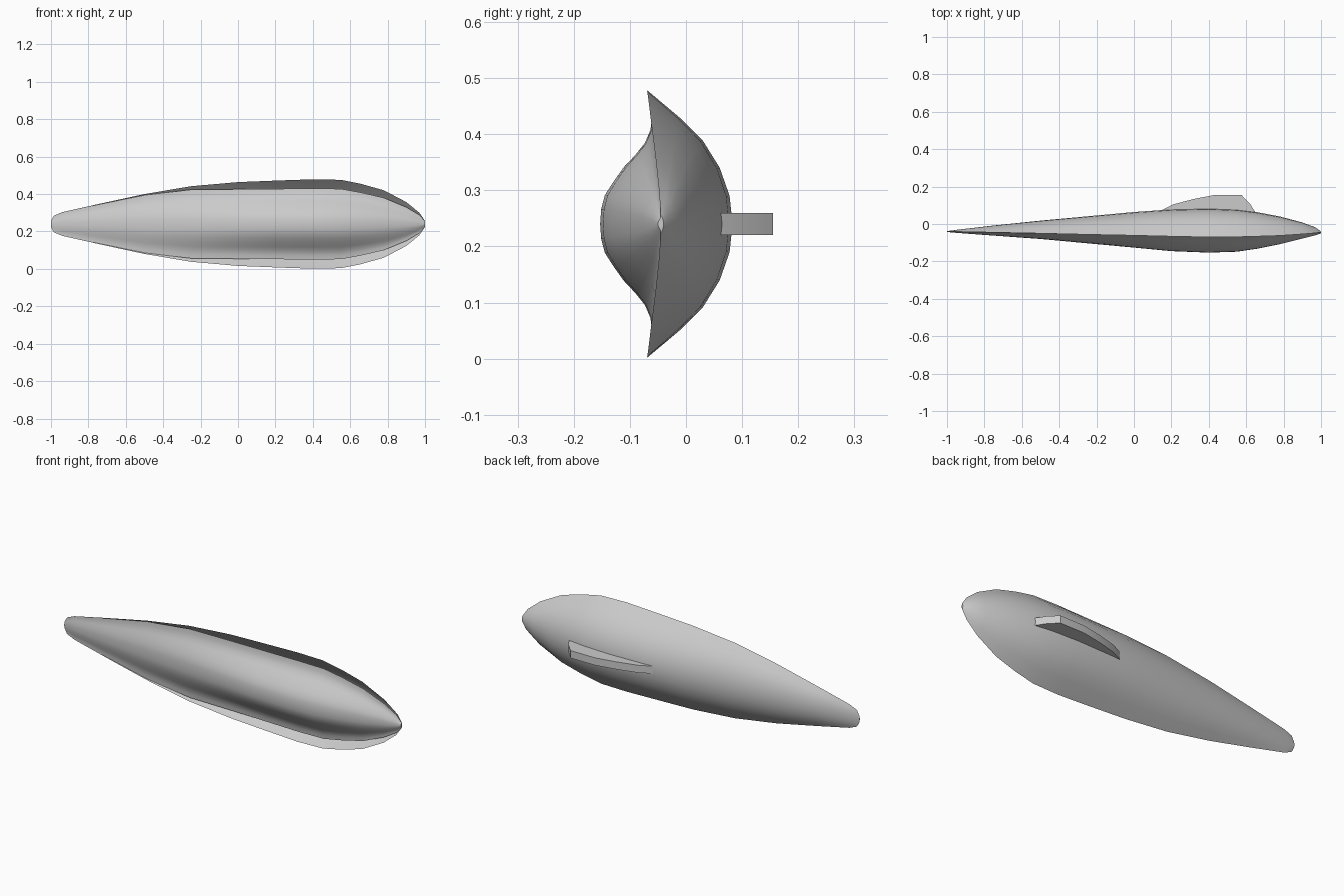
import bpy, bmesh, math

if "Cube" in bpy.data.objects:
    bpy.data.objects.remove(bpy.data.objects["Cube"])

grey = bpy.data.materials.new("light grey")
grey.diffuse_color = (0.6, 0.6, 0.6, 1)
grey.use_nodes = True
grey.node_tree.nodes["Principled BSDF"].inputs["Base Color"].default_value = grey.diffuse_color
MID = 0.24  # height of the long axis

# stations: x, rim half height, canopy half height, rim y, rear y, front y
STATIONS = [
    (-1.00, .015, .015, -.040, -.038, -.042),
    (-0.985, .044, .044, -.040, -.036, -.044),
    (-0.94, .063, .062, -.041, -.030, -.048),
    (-0.75, .106, .103, -.045, -.008, -.062),
    (-0.50, .160, .154, -.050, .018, -.080),
    (-0.25, .202, .184, -.056, .041, -.103),
    (0.00, .224, .186, -.061, .064, -.126),
    (0.20, .232, .188, -.066, .078, -.145),
    (0.40, .239, .190, -.070, .083, -.153),
    (0.55, .236, .188, -.069, .077, -.148),
    (0.66, .214, .168, -.066, .063, -.132),
    (0.78, .180, .140, -.062, .040, -.108),
    (0.90, .117, .090, -.054, .008, -.078),
    (0.97, .060, .048, -.048, -.018, -.060),
    (1.00, .016, .014, -.045, -.040, -.050),
]
# cross-sections: share of half height, share of depth
REAR = [(0, 1), (.21, .965), (.42, .85), (.625, .65), (.79, .39), (1, 0)]
FRONT = [(0, 1), (.14, .98), (.27, .91), (.40, .74), (.53, .55),
         (.65, .32), (.76, .14), (.88, .035), (1, 0)]


def make_object(name, bm):
    mesh = bpy.data.meshes.new(name)
    bm.to_mesh(mesh)
    bm.free()
    mesh.materials.append(grey)
    ob = bpy.data.objects.new(name, mesh)
    bpy.context.collection.objects.link(ob)
    bpy.ops.object.select_all(action='DESELECT')
    ob.select_set(True)
    bpy.context.view_layer.objects.active = ob
    bpy.ops.object.shade_smooth_by_angle(angle=math.radians(40))
    return ob


def shell(name, section, front):
    """Open shell swept through the stations."""
    full = [(-u, d) for u, d in reversed(section[1:])] + section
    bm = bmesh.new()
    rows = []
    for x, rim_h, in_h, rim_y, rear_y, front_y in STATIONS:
        h = in_h if front else rim_h
        base = rim_y + (rim_h - in_h) * 0.2 if front else rim_y
        peak = front_y if front else rear_y
        rows.append([bm.verts.new((x, base + (peak - base) * d, MID + u * h))
                     for u, d in full])
    for a, b in zip(rows, rows[1:]):
        for i in range(len(full) - 1):
            quad = [a[i], b[i], b[i + 1], a[i + 1]]
            bm.faces.new(quad if front else quad[::-1])
    # blunt tip caps
    bm.faces.new(rows[0] if front else rows[0][::-1])
    bm.faces.new(rows[-1][::-1] if front else rows[-1])
    return make_object(name, bm)


shell("rear_hull", REAR, False)
shell("front_canopy", FRONT, True)

# fin: flat outline in x and y, given thickness in z
OUTLINE = [(.14, .070), (.40, .070), (.655, .055), (.62, .108), (.575, .155),
           (.43, .155), (.32, .134), (.21, .105)]
bm = bmesh.new()
face = bm.faces.new([bm.verts.new((x, y, MID - .02)) for x, y in OUTLINE])
top = bmesh.ops.extrude_face_region(bm, geom=[face])
bmesh.ops.translate(bm, vec=(0, 0, .04),
                    verts=[g for g in top["geom"] if isinstance(g, bmesh.types.BMVert)])
bmesh.ops.recalc_face_normals(bm, faces=bm.faces)
make_object("fin", bm)
